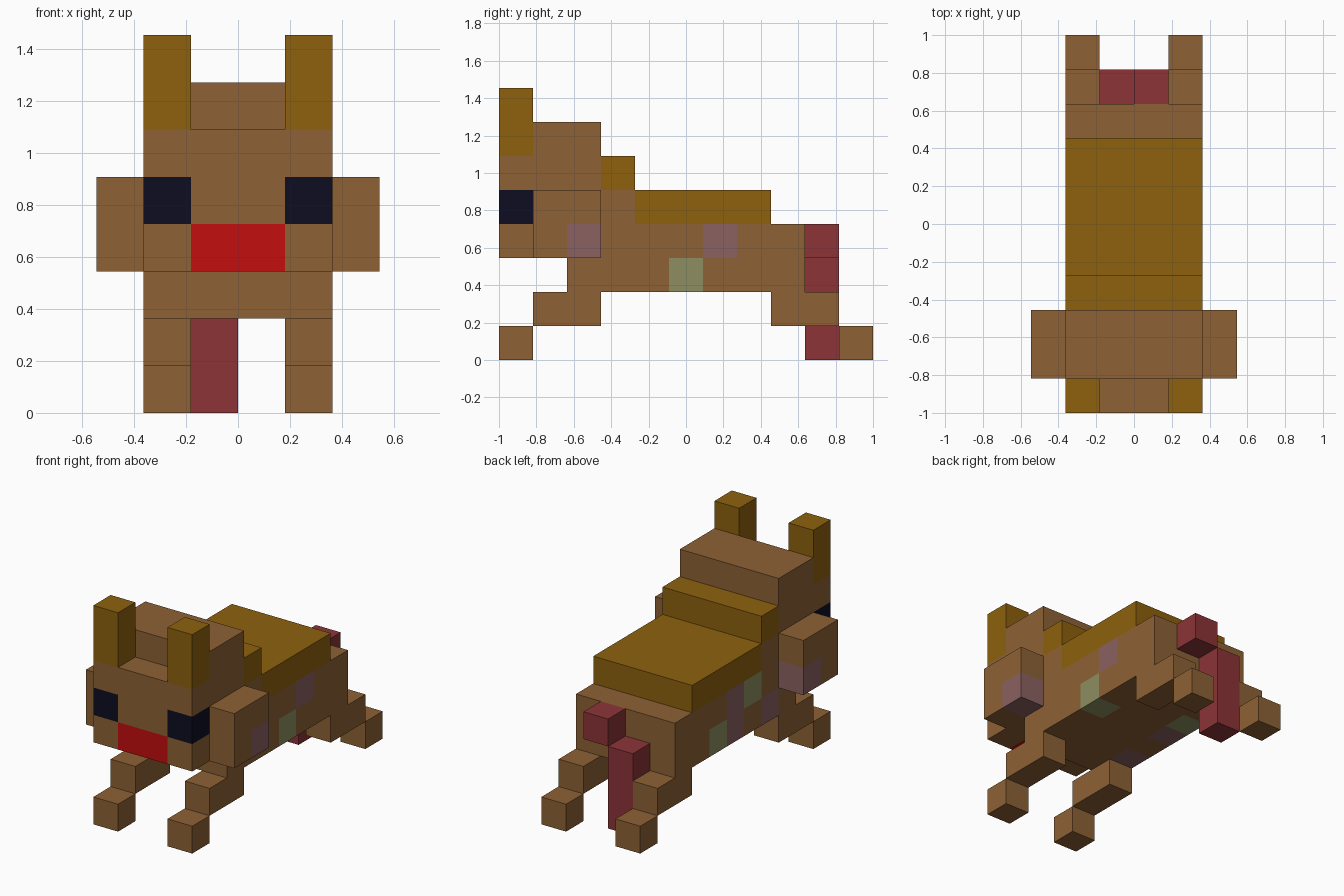
import bpy, bmesh
from mathutils import Vector

if "Cube" in bpy.data.objects:
    bpy.data.objects.remove(bpy.data.objects["Cube"], do_unlink=True)

U = 2 / 11  # one block; the model is 6 x 11 x 8 blocks


def material(name, rgb):
    lin = [((c / 255 + 0.055) / 1.055) ** 2.4 if c > 10 else c / 255 / 12.92 for c in rgb]
    m = bpy.data.materials.new(name)
    m.use_nodes = True
    m.diffuse_color = (*lin, 1)
    bsdf = next(n for n in m.node_tree.nodes if n.type == 'BSDF_PRINCIPLED')
    bsdf.inputs["Base Color"].default_value = (*lin, 1)
    return m


brown = material("brown fur", (141, 97, 53))
gold = material("golden fur", (141, 97, 13))
red = material("red nose", (195, 14, 14))
navy = material("navy eyes", (13, 13, 34))
maroon = material("maroon tail", (140, 52, 55))
lavender = material("lavender spots", (140, 97, 97))
green = material("green spots", (141, 143, 97))


def block(name, lo, hi, mat, spots=()):
    """Box in block units (x from centre, y from nose, z from ground).
    spots: (low corner, high corner, material) regions cut into the surface."""
    lo, hi = Vector(lo), Vector(hi)
    bm = bmesh.new()
    bmesh.ops.create_cube(bm, size=1)
    for v in bm.verts:
        v.co = [(lo[i] + hi[i]) / 2 + v.co[i] * (hi[i] - lo[i]) for i in range(3)]
    # cut along the borders of the spots
    for axis in range(3):
        for cut in sorted({c[axis] for s in spots for c in s[:2]}):
            if lo[axis] < cut < hi[axis]:
                co, no = Vector((0, 0, 0)), Vector((0, 0, 0))
                co[axis], no[axis] = cut, 1
                bmesh.ops.bisect_plane(bm, geom=bm.verts[:] + bm.edges[:] + bm.faces[:],
                                       plane_co=co, plane_no=no)
    mats = [mat]
    for a, b, m in spots:
        if m not in mats:
            mats.append(m)
        for f in bm.faces:
            c = f.calc_center_median()
            if all(a[i] - 1e-4 <= c[i] <= b[i] + 1e-4 for i in range(3)):
                f.material_index = mats.index(m)
    for v in bm.verts:
        v.co = (v.co.x * U, (v.co.y - 5.5) * U, v.co.z * U)
    bmesh.ops.recalc_face_normals(bm, faces=bm.faces)
    me = bpy.data.meshes.new(name)
    bm.to_mesh(me)
    bm.free()
    for m in mats:
        me.materials.append(m)
    ob = bpy.data.objects.new(name, me)
    bpy.context.collection.objects.link(ob)
    return ob


def pair(name, lo, hi, mat, spots=()):
    """The same block on both sides of the model."""
    def flip(a, b):
        return (-b[0], *a[1:]), (-a[0], *b[1:])
    block("left_" + name, lo, hi, mat, spots)
    block("right_" + name, *flip(lo, hi), mat, [(*flip(a, b), m) for a, b, m in spots])


def spot(x, y, z, m):
    return (x, y, z), (x + 1, y + 1, z + 1), m


# Head: face with eyes and nose, skull, cheeks and ears
block("face", (-2, 0, 3), (2, 1, 6), brown, [
    spot(-2, 0, 4, navy), spot(1, 0, 4, navy), ((-1, 0, 3), (1, 1, 4), red)])
block("skull", (-2, 1, 3), (2, 3, 7), brown)
pair("cheek", (2, 1, 3), (3, 3, 5), brown, [spot(2, 2, 3, lavender)])
pair("ear", (1, 0, 6), (2, 1, 8), gold)

# Body: belly and flanks with spots, neck, golden back
block("belly", (-2, 2, 2), (2, 9, 3), brown, [
    spot(1, 5, 2, green), spot(-2, 6, 2, green),
    spot(-2, 5, 2, lavender), spot(-2, 3, 2, lavender)])
block("flanks", (-2, 3, 3), (2, 9, 4), brown, [
    spot(1, 6, 3, lavender), spot(-2, 5, 3, lavender), spot(-2, 4, 3, green)])
block("neck", (-2, 3, 4), (2, 4, 5), brown)
block("mane", (-2, 3, 5), (2, 4, 6), gold)
block("back", (-2, 4, 4), (2, 8, 5), gold)

# Legs and feet
pair("front_leg", (1, 1, 1), (2, 3, 2), brown)
pair("front_foot", (1, 0, 0), (2, 1, 1), brown)
pair("hind_leg", (1, 8, 1), (2, 10, 2), brown)
pair("hind_foot", (1, 10, 0), (2, 11, 1), brown)

# Crooked tail
block("tail_base", (0, 9, 3), (1, 10, 4), maroon)
block("tail_drop", (-1, 9, 0), (0, 10, 3), maroon)
